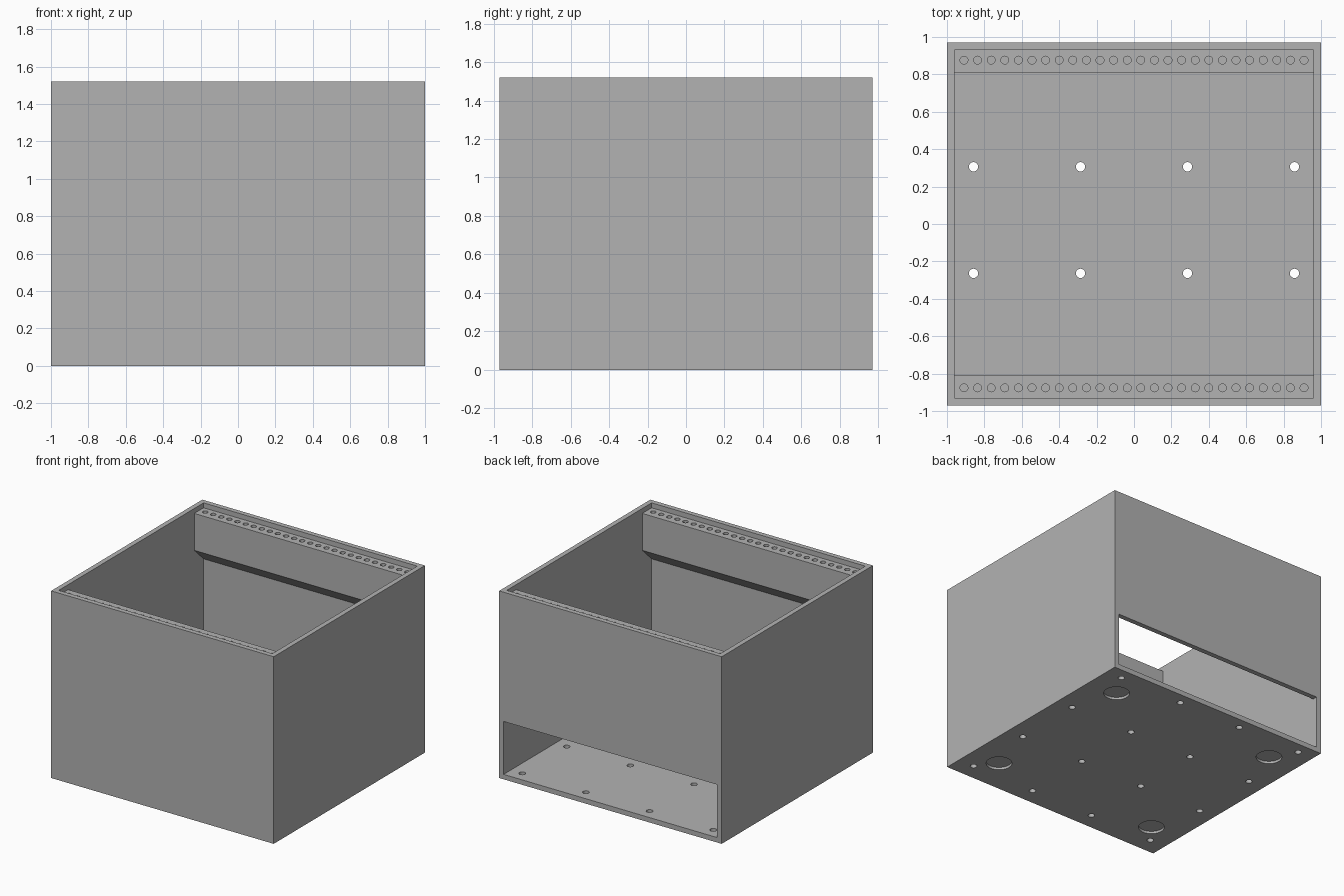
import bpy, bmesh, math
from mathutils import Matrix

if "Cube" in bpy.data.objects:
    bpy.data.objects.remove(bpy.data.objects["Cube"])

W, D, H = 1.0, 0.97, 1.52      # half width, half depth, height
T = 0.04                       # wall thickness
IX, IY = W - T, D - T          # inner half sizes
RAIL_Y, RAIL_TOP = 0.81, 1.48  # rail inner face and top

grey = bpy.data.materials.new("grey")
grey.diffuse_color = (0.448, 0.448, 0.448, 1)
grey.use_nodes = True
grey.node_tree.nodes["Principled BSDF"].inputs["Base Color"].default_value = grey.diffuse_color


def add_object(name, bm):
    bmesh.ops.recalc_face_normals(bm, faces=bm.faces)
    mesh = bpy.data.meshes.new(name)
    bm.to_mesh(mesh)
    bm.free()
    mesh.materials.append(grey)
    obj = bpy.data.objects.new(name, mesh)
    bpy.context.collection.objects.link(obj)
    return obj


def extrude_x(name, profile, half):
    """Extrude a (y, z) outline from x = -half to x = half."""
    bm = bmesh.new()
    face = bm.faces.new([bm.verts.new((-half, y, z)) for y, z in profile])
    ext = bmesh.ops.extrude_face_region(bm, geom=[face])["geom"]
    verts = [v for v in ext if isinstance(v, bmesh.types.BMVert)]
    bmesh.ops.translate(bm, verts=verts, vec=(2 * half, 0, 0))
    return add_object(name, bm)


def drills(name, points, radius, z0, z1, sides):
    """Upright cylinders at the given (x, y) points."""
    bm = bmesh.new()
    for x, y in points:
        bmesh.ops.create_cone(bm, cap_ends=True, segments=sides, radius1=radius,
                              radius2=radius, depth=z1 - z0,
                              matrix=Matrix.Translation((x, y, (z0 + z1) / 2)))
    return add_object(name, bm)


def cut(obj, cutter):
    cutter.hide_render = True
    mod = obj.modifiers.new("cut", 'BOOLEAN')
    mod.operation, mod.solver, mod.object = 'DIFFERENCE', 'EXACT', cutter
    bpy.context.view_layer.objects.active = obj
    bpy.ops.object.modifier_apply(modifier=mod.name)
    bpy.data.objects.remove(cutter)


# Solid block for the case
case = extrude_x("open_case", [(-D, 0), (D, 0), (D, H), (-D, H)], W)

# Cavity leaving the floor, a rear slot and two chamfered rails under the rim
rail = [(IY, 1.065), (RAIL_Y, 1.18), (RAIL_Y, RAIL_TOP), (IY, RAIL_TOP), (IY, 2)]
cavity = [(-IY, T), (1.2, T), (1.2, 0.47), (IY, 0.47)] + rail
cavity += [(-y, z) for y, z in reversed(rail)]
cut(case, extrude_x("cavity_cutter", cavity, IX))

# Row of blind holes along each rail
row = [(-0.909 + 1.818 * i / 25, y) for i in range(26) for y in (-0.876, 0.876)]
cut(case, drills("rail_hole_cutter", row, 0.021, 1.28, 1.7, 24))

# Grid of through holes in the floor
grid = [(-0.858 + 0.572 * i, -0.834 + 0.57 * j) for i in range(4) for j in range(4)]
cut(case, drills("floor_hole_cutter", grid, 0.025, -0.1, 0.2, 24))

# Shallow round foot recesses underneath
feet = [(x, y) for x in (-0.74, 0.74) for y in (-0.68, 0.68)]
cut(case, drills("foot_recess_cutter", feet, 0.096, -0.1, 0.02, 48))

# Smooth hole walls, sharp box edges
bpy.ops.object.select_all(action='DESELECT')
case.select_set(True)
bpy.context.view_layer.objects.active = case
bpy.ops.object.shade_smooth_by_angle(angle=math.radians(30))
